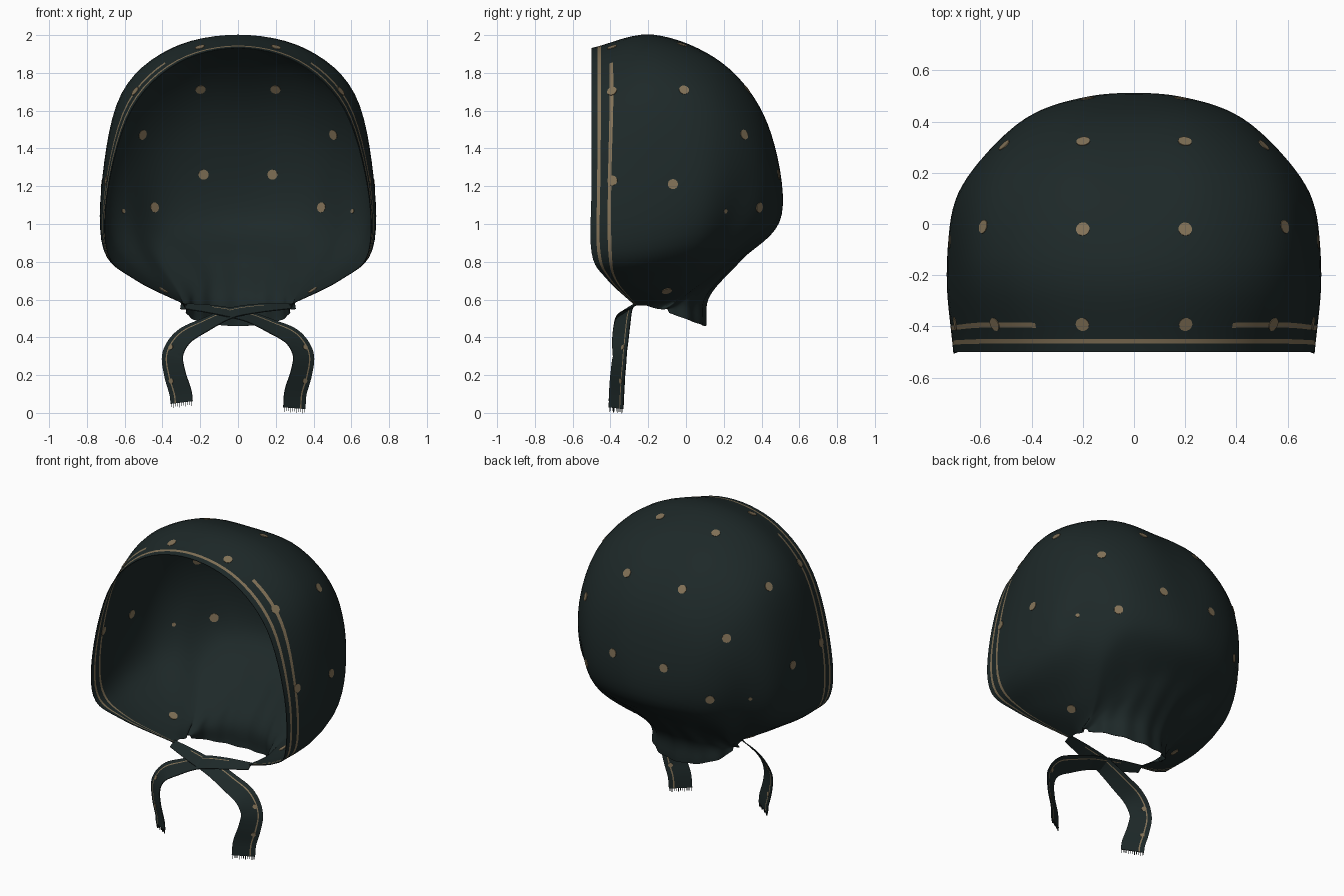
import bpy, bmesh, math
from mathutils import Vector, Matrix
from mathutils.bvhtree import BVHTree

cube = bpy.data.objects.get("Cube")
if cube:
    bpy.data.objects.remove(cube)


def material(name, rgb):
    mat = bpy.data.materials.new(name)
    mat.use_nodes = True
    mat.diffuse_color = (*rgb, 1)
    bsdf = next(n for n in mat.node_tree.nodes if n.type == "BSDF_PRINCIPLED")
    bsdf.inputs["Base Color"].default_value = (*rgb, 1)
    bsdf.inputs["Roughness"].default_value = 0.9
    return mat


CLOTH = material("dark green cloth", (0.0125, 0.0215, 0.0215))
GOLD = material("dull gold", (0.225, 0.168, 0.096))


def finish(name, bm, mats, thickness=0):
    """Turn a bmesh into a smooth object, with cloth thickness if wanted."""
    mesh = bpy.data.meshes.new(name)
    bm.to_mesh(mesh)
    for mat in mats:
        mesh.materials.append(mat)
    obj = bpy.data.objects.new(name, mesh)
    bpy.context.collection.objects.link(obj)
    bpy.ops.object.select_all(action="DESELECT")
    obj.select_set(True)
    bpy.context.view_layer.objects.active = obj
    if thickness:
        mod = obj.modifiers.new("cloth thickness", "SOLIDIFY")
        mod.thickness = thickness
        mod.offset = 0
        bpy.ops.object.modifier_apply(modifier=mod.name)
    bpy.ops.object.shade_smooth_by_angle(angle=math.radians(50))
    return obj


def spline(points, u):
    """Smooth curve through the points, u counted in points."""
    last = len(points) - 1
    i = min(int(u), last - 1)
    f = u - i
    b, c = points[i], points[i + 1]
    a = points[i - 1] if i > 0 else 2 * b - c
    d = points[i + 2] if i + 2 <= last else 2 * c - b
    return 0.5 * (2 * b + (c - a) * f + (2 * a - 5 * b + 4 * c - d) * f ** 2
                  + (3 * b - a - 3 * c + d) * f ** 3)


def grid(rows, gold_rule):
    """Join rows of points with quads; gold_rule(row, column) picks the colour."""
    bm = bmesh.new()
    verts = [[bm.verts.new(p) for p in row] for row in rows]
    for r in range(len(rows) - 1):
        for c in range(len(rows[0]) - 1):
            face = bm.faces.new((verts[r][c], verts[r][c + 1],
                                 verts[r + 1][c + 1], verts[r + 1][c]))
            face.material_index = int(gold_rule(r, c))
    bm.normal_update()
    return bm


def add_dots(name, source, points, radius):
    """Thin round plates that show on both sides of the cloth."""
    tree = BVHTree.FromBMesh(source)
    bm = bmesh.new()
    for p in points:
        loc, normal, _, _ = tree.find_nearest(Vector(p))
        turn = normal.to_track_quat("Z", "Y").to_matrix().to_4x4()
        bmesh.ops.create_cone(bm, cap_ends=True, segments=14, radius1=radius,
                              radius2=radius, depth=0.0095,
                              matrix=Matrix.Translation(loc) @ turn)
    return finish(name, bm, [GOLD])


# Bonnet shell: half arcs from the tie corner to the middle, front rim to nape
front_rim = ((.27, -.27, .57), (.55, -.42, .71), (.69, -.5, .85), (.685, -.5, 1.2),
             (.56, -.5, 1.61), (.32, -.5, 1.85), (0, -.5, 1.93))
crown = ((.27, -.24, .57), (.53, -.27, .7), (.71, -.2, .87), (.715, -.2, 1.25),
         (.615, -.17, 1.69), (.36, -.17, 1.925), (0, -.17, 2))
upper_back = ((.27, -.21, .57), (.46, -.12, .68), (.66, .05, .9), (.69, .1, 1.25),
              (.57, .15, 1.63), (.3, .19, 1.82), (0, .19, 1.85))
back = ((.27, -.18, .56), (.4, 0, .68), (.54, .18, .9), (.56, .28, 1.15),
        (.45, .38, 1.36), (.25, .425, 1.5), (0, .43, 1.53))
lower_back = ((.27, -.14, .55), (.34, .04, .66), (.42, .22, .82), (.4, .36, .95),
              (.3, .44, 1.01), (.15, .49, 1.04), (0, .505, 1.05))


def half_ellipse(w, y0, y1, z0, z1):
    angles = [i * math.pi / 12 for i in range(7)]
    return [(w * math.cos(a), y0 + (y1 - y0) * math.sin(a),
             z0 + (z1 - z0) * math.sin(a)) for a in angles]


arcs = [front_rim, crown, upper_back, back, lower_back,
        half_ellipse(.3, -.11, .29, .55, .81),
        half_ellipse(.27, -.1, .12, .55, .62),
        half_ellipse(.27, -.09, .1, .53, .46)]
arcs = [[Vector(p) for p in arc] for arc in arcs]


def shell_row(s):
    half = [spline([arc[j] for arc in arcs], s) for j in range(7)]
    full = half + [Vector((-p.x, p.y, p.z)) for p in half[-2::-1]]
    row = []
    for k in range(73):
        t = k / 6
        p = spline(full, t)
        # soft gathers that fade out upwards
        fade = min(max(s - 1, 0), 1) * min(max((1 - p.z) / 0.4, 0), 1)
        out = Vector((p.x, p.y + 0.15, 0)).normalized()
        row.append(p + out * 0.005 * fade * math.cos(math.pi * t))
    return row


# Two gold bands follow the rim; the rear one breaks off over the top
stripe_steps = [0, .1, .155, .29, .35, .5, .65, .8]
steps = stripe_steps + [1 + i / 8 for i in range(49)]
shell = grid([shell_row(s) for s in steps],
             lambda r, c: r == 1 or (r == 3 and abs(c - 35.5) > 7))
finish("bonnet_shell", shell, [CLOTH, GOLD], 0.004)


def both_sides(points):
    return [(m * x, y, z) for x, y, z in points for m in (1, -1)]


# Dots on the shell, mirrored; those caught in the gathers show less
dots = [(.2, .33, 1.72), (.2, -.02, 1.95), (.59, -.01, 1.71), (.2, -.39, 1.93),
        (.54, -.39, 1.7), (.5, .3, 1.47), (.18, .47, 1.26), (.43, .37, 1.09),
        (.71, -.07, 1.21), (.7, -.39, 1.23), (.4, -.1, .64)]
add_dots("shell_dots", shell, both_sides(dots), 0.027)
add_dots("gathered_dots", shell, both_sides([(.6, .2, 1.07)]), 0.012)

# Ties: each starts at one corner, crosses the middle and hangs on the other side
tie_path = ((-.28, -.275, .565), (-.12, -.31, .55), (.04, -.33, .52),
            (.18, -.34, .46), (.29, -.345, .4), (.345, -.35, .31),
            (.335, -.36, .21), (.305, -.367, .11), (.298, -.37, 0))
tie_width = (.014, .022, .027, .036, .046, .054, .056, .058, .058)
columns = (-1, -.5, 0, .5, .62, 1)


def build_tie(name, side, end, lift):
    path = [Vector(p) for p in tie_path]
    path[-1].z = end
    rows = []
    for k in range(65):
        u = k / 8
        p = spline(path, u)
        ahead = spline(path, min(u + .05, 8)) - spline(path, max(u - .05, 0))
        # the ribbon lies flat at the crossing and turns upright as it hangs
        across = Vector((-ahead.z, 0, ahead.x)).normalized()
        across.y = 1.6 - 0.95 * min(max((u - 2) / 3, 0), 1)
        p.z += lift * max(0, 1 - abs(p.x) / .3)
        w = spline(tie_width, u)
        row = [p + across * w * c for c in columns]
        rows.append([Vector((side * q.x, q.y, q.z)) for q in row])
    bm = grid(rows, lambda r, c: c == 3 and r > 6)
    finish(name, bm, [CLOTH, GOLD], 0.005)
    add_dots(name + "_dots", bm,
             [(side * .36, -.34, .35), (side * .35, -.34, .17)], 0.014)

    # frayed threads along the lower end
    fringe = bmesh.new()
    a, b = rows[-1][0], rows[-1][-1]
    for i in range(11):
        top = a.lerp(b, (i + .5) / 11)
        length = 0.02 + 0.006 * (i % 3 == 0)
        place = Matrix.Translation(top - Vector((0, 0, length / 2 - .002)))
        size = Matrix.Diagonal((.003, .003, length, 1))
        bmesh.ops.create_cube(fringe, size=1, matrix=place @ size)
    finish(name + "_fringe", fringe, [CLOTH])


build_tie("left_tie", 1, 0.025, -0.008)
build_tie("right_tie", -1, 0.055, 0.008)
